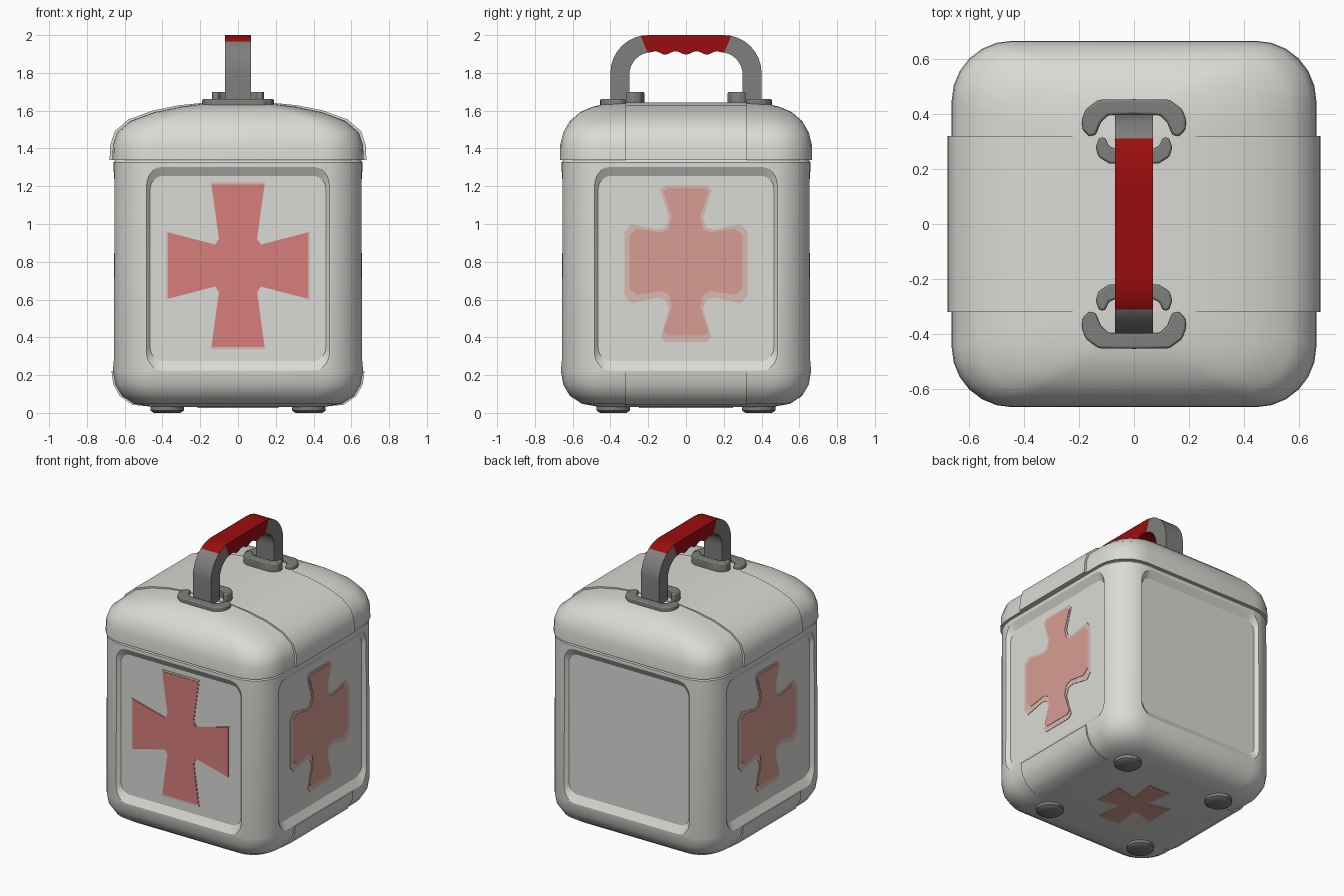
import bpy, bmesh
from math import cos, sin, pi, radians
from mathutils import Matrix

if "Cube" in bpy.data.objects:
    bpy.data.objects.remove(bpy.data.objects["Cube"])


def material(name, r, g, b):
    m = bpy.data.materials.new(name)
    m.use_nodes = True
    m.diffuse_color = (r, g, b, 1)
    m.node_tree.nodes["Principled BSDF"].inputs["Base Color"].default_value = (r, g, b, 1)
    return m


WHITE = material("off white", .70, .70, .67)
GREY = material("mid grey", .21, .21, .20)
RED = material("deep red", .33, .004, .004)
ROSE = material("faded red", .68, .21, .20)
PINK = material("washed pink", .68, .34, .29)
PALE = material("pale pink", .69, .49, .44)


def finish(name, bm, mats, matrix=Matrix(), bevel=0):
    bmesh.ops.recalc_face_normals(bm, faces=bm.faces)
    bm.transform(matrix)
    mesh = bpy.data.meshes.new(name)
    bm.to_mesh(mesh)
    bm.free()
    ob = bpy.data.objects.new(name, mesh)
    bpy.context.collection.objects.link(ob)
    for m in mats:
        mesh.materials.append(m)
    if bevel:
        mod = ob.modifiers.new("soft edges", "BEVEL")
        mod.width, mod.segments = bevel, 2
    return ob


def smooth(ob, angle=35):
    bpy.ops.object.select_all(action="DESELECT")
    ob.select_set(True)
    bpy.context.view_layer.objects.active = ob
    bpy.ops.object.shade_smooth_by_angle(angle=radians(angle))


def rounded_loft(name, rings, mat, matrix=Matrix(), steps=6):
    """Stack rounded rectangles given as (half x, half y, corner radius, z)."""
    bm = bmesh.new()
    loops = []
    for hx, hy, r, z in rings:
        loop = []
        for q, (sx, sy) in enumerate([(1, 1), (-1, 1), (-1, -1), (1, -1)]):
            for i in range(steps + 1):
                a = (q + i / steps) * pi / 2
                loop.append(bm.verts.new((sx * (hx - r) + r * cos(a), sy * (hy - r) + r * sin(a), z)))
        loops.append(loop)
    n = len(loops[0])
    for a, b in zip(loops, loops[1:]):
        for i in range(n):
            j = (i + 1) % n
            bm.faces.new((a[i], a[j], b[j], b[i]))
    bm.faces.new(loops[0])
    bm.faces.new(loops[-1])
    return finish(name, bm, [mat], matrix)


def plate(name, outline, z0, z1, mat, matrix=Matrix(), bevel=0):
    """Extrude a flat outline between two local heights."""
    bm = bmesh.new()
    low = [bm.verts.new((x, y, z0)) for x, y in outline]
    high = [bm.verts.new((x, y, z1)) for x, y in outline]
    bm.faces.new(low)
    bm.faces.new(high)
    for i in range(len(low)):
        j = (i + 1) % len(low)
        bm.faces.new((low[i], low[j], high[j], high[i]))
    return finish(name, bm, [mat], matrix, bevel)


def mirror_x(half):
    return half + [(-x, y) for x, y in reversed(half) if x]


def mirror_quarter(q):
    right = q + [(x, -y) for x, y in reversed(q)]
    return right + [(-x, -y) for x, y in q] + [(-x, y) for x, y in reversed(q)]


def scaled(outline, k):
    return [(x * k, y * k) for x, y in outline]


def wall(turn, depth, z):
    """Local frame whose z points out of one side wall."""
    return (Matrix.Rotation(radians(turn), 4, "Z") @ Matrix.Translation((0, -depth, z))
            @ Matrix.Rotation(pi / 2, 4, "X"))


# Body with four recessed panels
body = rounded_loft("body", [
    (.45, .45, .10, .03), (.55, .55, .15, .048), (.615, .615, .19, .09), (.65, .65, .21, .15),
    (.662, .662, .22, .22), (.66, .66, .22, 1.325), (.645, .645, .21, 1.345)], WHITE)
FLOOR = .632
for turn in (0, 90, 180, 270):
    cutter = rounded_loft("panel_cutter", [
        (.465, .49, .07, 0), (.49, .54, .09, .03), (.49, .54, .09, .1)], WHITE, wall(turn, FLOOR, .765))
    cutter.hide_render = True
    mod = body.modifiers.new("panel", "BOOLEAN")
    mod.operation, mod.solver, mod.object = "DIFFERENCE", "EXACT", cutter
    bpy.context.view_layer.objects.active = body
    bpy.ops.object.modifier_apply(modifier=mod.name)
    bpy.data.objects.remove(cutter)
smooth(body, 30)

# Domed lid
lid = rounded_loft("lid", [
    (.665, .668, .22, 1.34), (.662, .666, .22, 1.42), (.64, .65, .21, 1.485), (.57, .615, .20, 1.545),
    (.44, .56, .18, 1.593), (.30, .49, .15, 1.622), (.18, .42, .11, 1.638)], WHITE)
smooth(lid)

# Raised bands across the lid and under the base
across = Matrix.Rotation(pi / 2, 4, "X")
lid_arch = [(.18, 1.642), (.31, 1.629), (.45, 1.601), (.58, 1.553), (.652, 1.492), (.676, 1.42), (.68, 1.34)]
smooth(plate("lid_band", mirror_x(lid_arch), -.32, .32, WHITE, across))
base_arch = [(.67, .222), (.66, .15), (.625, .088), (.56, .043), (.46, .034)]
smooth(plate("base_band", mirror_x(base_arch), -.32, .32, WHITE, across))

# Crosses: flared on the front and base, softer ones on both sides
flared = mirror_quarter([(.14, .43), (.10, .14), (.12, .11), (.37, .175)])
soft_rim = mirror_quarter([(.11, .415), (.135, .39), (.09, .24), (.11, .19), (.15, .18), (.29, .21), (.325, .17)])
soft = mirror_quarter([(.10, .39), (.12, .37), (.075, .24), (.09, .175), (.13, .155), (.26, .175), (.30, .14)])
plate("front_cross_rim", scaled(flared, 1.03), -.004, .003, PALE, wall(0, FLOOR, .78))
plate("front_cross", flared, -.003, .006, ROSE, wall(0, FLOOR, .78))
for side, turn in (("left", 90), ("right", 270)):
    plate(side + "_cross_rim", soft_rim, -.004, .003, PALE, wall(turn, FLOOR, .79))
    plate(side + "_cross", soft, -.003, .006, PINK, wall(turn, FLOOR, .80))
plate("base_cross", scaled(flared, .58), -.003, .004, PINK,
      Matrix.Translation((0, 0, .03)) @ Matrix.Rotation(pi, 4, "X"))

# Feet
for sx in (-1, 1):
    for sy in (-1, 1):
        foot = rounded_loft("foot", [(.07, .07, .07, 0), (.088, .088, .088, .012), (.088, .088, .088, .05)],
                            GREY, Matrix.Translation((sx * .375, sy * .385, 0)), 4)
        smooth(foot)

# Handle: pairs of outer and inner points along the arch, with a scalloped grip
half = [((.40, 1.60), (.30, 1.60))]
for i in range(9):
    a = i / 8 * pi / 2
    half.append(((.20 + .20 * cos(a), 1.80 + .20 * sin(a)), (.18 + .12 * cos(a), 1.79 + .12 * sin(a))))
grip = []
for i in range(1, 24):
    y = .18 - i * .015
    grip.append(((y, 2.0), (y, 1.906 - .009 * cos(y * 2 * pi / .11))))
stations = half + grip + [((-o[0], o[1]), (-n[0], n[1])) for o, n in reversed(half)]
bm = bmesh.new()
rows = [[bm.verts.new((x, p[0], p[1])) for p, x in ((o, -.07), (o, .07), (n, .07), (n, -.07))]
        for o, n in stations]
for a, b in zip(rows, rows[1:]):
    for k in range(4):
        f = bm.faces.new((a[k], a[(k + 1) % 4], b[(k + 1) % 4], b[k]))
        reach = .315 if k == 0 else .235
        f.material_index = int(abs(f.calc_center_median().y) < reach and f.calc_center_median().z > 1.85)
bm.faces.new(rows[0])
bm.faces.new(rows[-1])
smooth(finish("handle", bm, [GREY, RED]))

# Brackets hugging both handle legs
outer = [(0, .455), (.13, .453), (.175, .42), (.19, .38), (.188, .345), (.165, .32), (.14, .325),
         (.122, .37), (.095, .397), (0, .40)]
inner = [(0, .22), (.09, .22), (.13, .245), (.14, .28), (.127, .315), (.105, .315), (.092, .285),
         (.06, .27), (0, .27)]
for end, turn in (("back", 0), ("front", pi)):
    spin = Matrix.Rotation(turn, 4, "Z")
    for part, shape, top in (("outer", outer, 1.662), ("inner", inner, 1.70)):
        outline = shape + [(-x, y) for x, y in reversed(shape) if x]
        smooth(plate(f"{end}_{part}_bracket", outline, 1.60, top, GREY, spin, .008))
